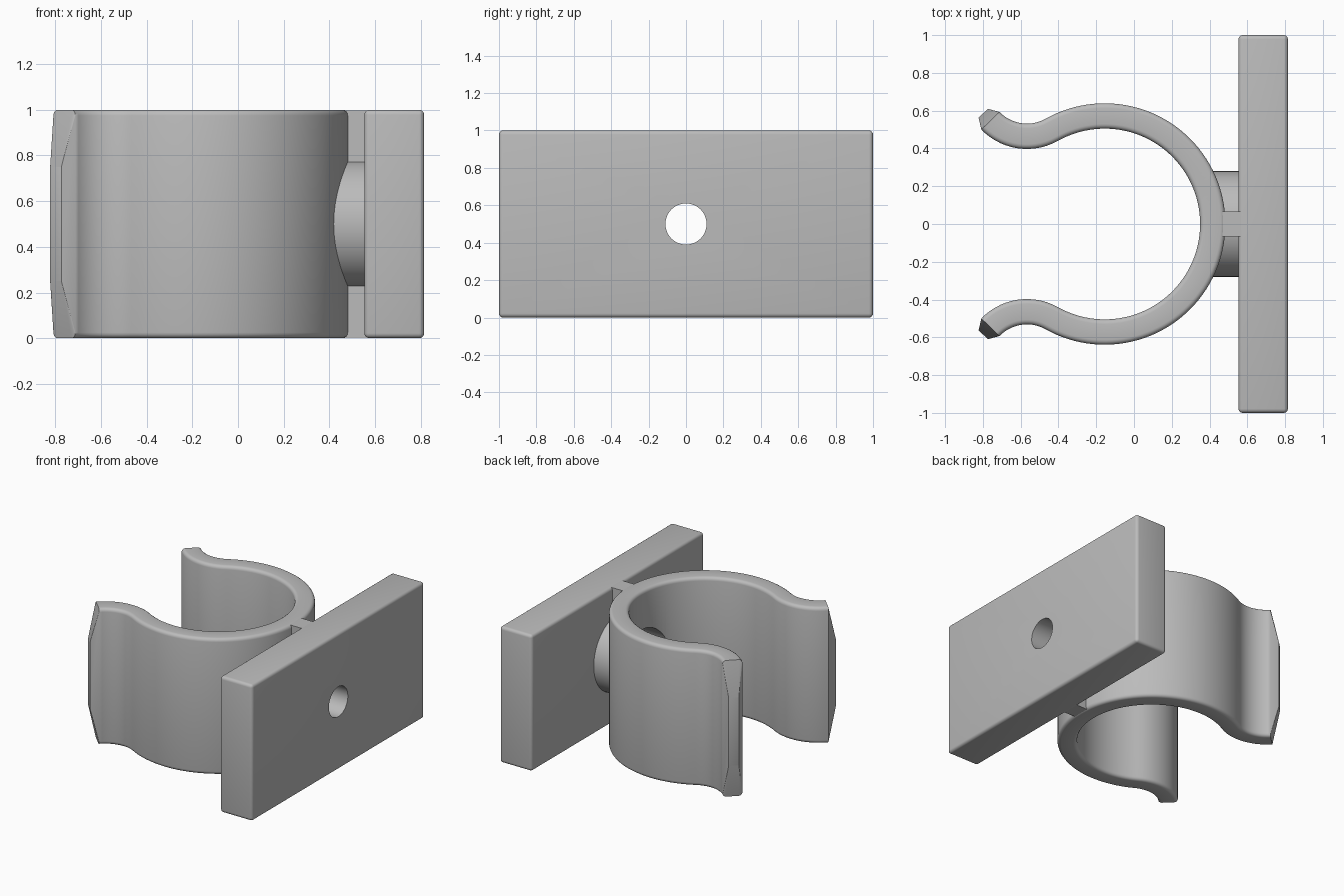
import bpy, bmesh, math
from mathutils import Matrix, Vector

if "Cube" in bpy.data.objects:
    bpy.data.objects.remove(bpy.data.objects["Cube"], do_unlink=True)

grey = bpy.data.materials.new("plain grey")
grey.use_nodes = True
grey.diffuse_color = (0.5, 0.5, 0.5, 1)
grey.node_tree.nodes["Principled BSDF"].inputs["Base Color"].default_value = grey.diffuse_color


def make_object(name, bm):
    bmesh.ops.recalc_face_normals(bm, faces=bm.faces)
    mesh = bpy.data.meshes.new(name)
    bm.to_mesh(mesh)
    bm.free()
    mesh.materials.append(grey)
    obj = bpy.data.objects.new(name, mesh)
    bpy.context.collection.objects.link(obj)
    return obj


def make_box(name, low, high, bevel=0):
    bm = bmesh.new()
    size = Vector(high) - Vector(low)
    centre = (Vector(high) + Vector(low)) / 2
    bmesh.ops.create_cube(bm, size=1, matrix=Matrix.Translation(centre) @ Matrix.Diagonal((*size, 1)))
    if bevel:
        bmesh.ops.bevel(bm, geom=bm.edges[:], offset=bevel, segments=4, profile=0.5, affect='EDGES')
    return make_object(name, bm)


def make_x_cylinder(name, radius, x0, x1):
    bm = bmesh.new()
    place = Matrix.Translation(((x0 + x1) / 2, 0, 0.5)) @ Matrix.Rotation(math.pi / 2, 4, 'Y')
    bmesh.ops.create_cone(bm, cap_ends=True, segments=64, radius1=radius, radius2=radius,
                          depth=x1 - x0, matrix=place)
    return make_object(name, bm)


def rounded_section(half_width, z0, z1, radius, steps=4):
    """Rounded rectangle as (sideways offset, height) pairs."""
    points = []
    corners = [(1, z1 - radius, 0), (-1, z1 - radius, 90), (-1, z0 + radius, 180), (1, z0 + radius, 270)]
    for side, z, start in corners:
        for i in range(steps + 1):
            a = math.radians(start + 90 * i / steps)
            points.append((side * (half_width - radius) + radius * math.cos(a), z + radius * math.sin(a)))
    return points


# Clip centre line: round body, then lips curling outward, as (position, outward direction)
RING_X, RING_R, LIP_R, HALF = -0.155, 0.572, 0.269, 0.067
JOIN, LIP_END, TIP = math.radians(119.3), math.radians(224), 0.055
ring_centre = Vector((RING_X, 0))
lip_centre = ring_centre + (RING_R + LIP_R) * Vector((math.cos(JOIN), math.sin(JOIN)))

stations = []
for i in range(41):
    a = JOIN * i / 40
    out = Vector((math.cos(a), math.sin(a)))
    stations.append((ring_centre + out * RING_R, out))
for i in range(1, 15):
    a = JOIN + math.pi + (LIP_END - JOIN - math.pi) * i / 14
    ray = Vector((math.cos(a), math.sin(a)))
    stations.append((lip_centre + ray * LIP_R, -ray))

body = rounded_section(HALF, 0, 1, 0.025)
sections = [(p, out, body) for p, out in stations]
end, out = stations[-1]
forward = Vector((-out.y, out.x))
sections.append((end + forward * TIP, out, rounded_section(0.034, 0.25, 0.75, 0.002)))

# Mirror the path to the other arm and sweep
mirror = [(Vector((p.x, -p.y)), Vector((o.x, -o.y)), s) for p, o, s in sections[:0:-1]]
bm = bmesh.new()
loops = []
for p, o, section in mirror + sections:
    loops.append([bm.verts.new((p.x + o.x * s, p.y + o.y * s, z)) for s, z in section])
for a, b in zip(loops, loops[1:]):
    for i in range(len(a)):
        j = (i + 1) % len(a)
        bm.faces.new((a[i], a[j], b[j], b[i]))
bm.faces.new(loops[0])
bm.faces.new(loops[-1])
clip = make_object("clip_ring", bm)

# Mounting plate and the parts joining it to the clip
plate = make_box("mounting_plate", (0.553, -1, 0), (0.815, 1, 1), 0.022)
rib = make_box("joining_rib", (0.45, -0.065, 0.004), (0.57, 0.065, 0.996))
boss = make_x_cylinder("screw_boss", 0.28, 0.38, 0.565)

# Screw hole with a wider recess for the screw head
cutters = [make_x_cylinder("recess_cutter", 0.22, 0.1, 0.53),
           make_x_cylinder("hole_cutter", 0.11, 0.2, 1)]
for part in (clip, plate, rib, boss):
    bpy.ops.object.select_all(action='DESELECT')
    part.select_set(True)
    bpy.context.view_layer.objects.active = part
    for cutter in cutters:
        mod = part.modifiers.new("cut", 'BOOLEAN')
        mod.operation = 'DIFFERENCE'
        mod.solver = 'EXACT'
        mod.object = cutter
        bpy.ops.object.modifier_apply(modifier=mod.name)
    bpy.ops.object.shade_smooth_by_angle(angle=math.radians(30))
for cutter in cutters:
    bpy.data.objects.remove(cutter, do_unlink=True)
